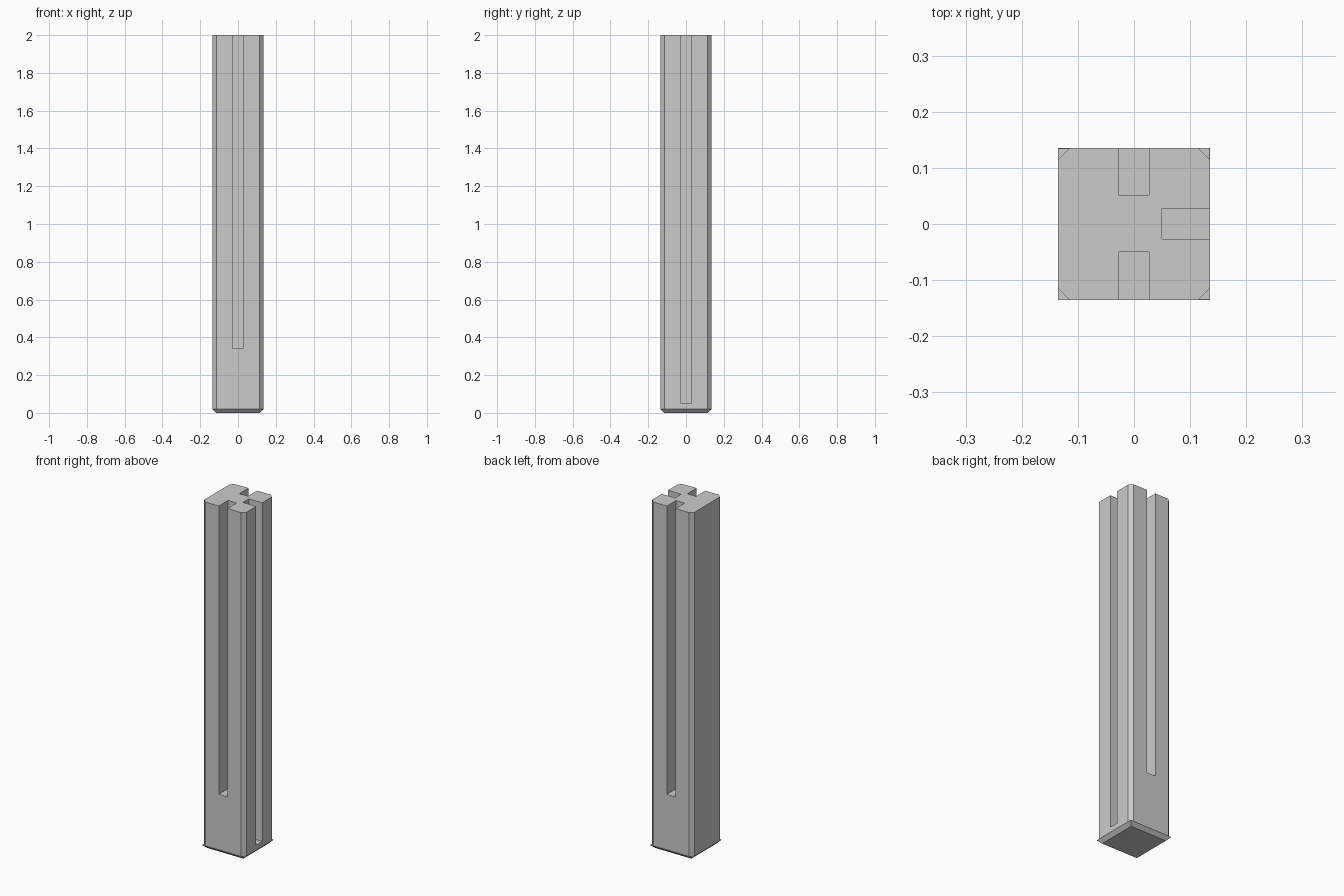
import bpy, bmesh

if "Cube" in bpy.data.objects:
    bpy.data.objects.remove(bpy.data.objects["Cube"])

W, C, H = 0.135, 0.02, 2.0   # half width, chamfer size, height

grey = bpy.data.materials.new("concrete_grey")
grey.diffuse_color = (0.6, 0.6, 0.6, 1)
grey.use_nodes = True
grey.node_tree.nodes["Principled BSDF"].inputs["Base Color"].default_value = grey.diffuse_color


def finish(bm, name):
    bmesh.ops.recalc_face_normals(bm, faces=bm.faces)
    me = bpy.data.meshes.new(name)
    bm.to_mesh(me)
    bm.free()
    me.materials.append(grey)
    ob = bpy.data.objects.new(name, me)
    bpy.context.collection.objects.link(ob)
    return ob


# Post: tapered square foot carrying a shaft with chamfered corners
bm = bmesh.new()
corners = [(-1, -1), (1, -1), (1, 1), (-1, 1)]
low = [bm.verts.new((x * (W - C), y * (W - C), 0)) for x, y in corners]
mid = [bm.verts.new((x * W, y * W, C)) for x, y in corners]
octagon = []
for x, y in corners:
    pair = [(x * W, y * (W - C)), (x * (W - C), y * W)]
    octagon += pair if x * y > 0 and x < 0 or x * y > 0 else pair[::-1]
shaft_low = [bm.verts.new((x, y, C)) for x, y in octagon]
shaft_top = [bm.verts.new((x, y, H)) for x, y in octagon]
bm.faces.new(low[::-1])
bm.faces.new(shaft_top)
for i in range(8):
    j = (i + 1) % 8
    bm.faces.new((shaft_low[i], shaft_low[j], shaft_top[j], shaft_top[i]))
for i in range(4):
    j = (i + 1) % 4
    a, b = shaft_low[2 * i], shaft_low[2 * i + 1]
    bm.faces.new((a, mid[i], b))                      # ledge at each corner
    bm.faces.new((low[i], low[j], mid[j], shaft_low[2 * j], b, mid[i]))
post = finish(bm, "slotted_post")


# Panel slots, open at the top
def cut_slot(name, x0, x1, y0, y1, z0):
    bm = bmesh.new()
    bmesh.ops.create_cube(bm, size=1)
    z1 = H + 0.1
    for v in bm.verts:
        v.co = (x1 if v.co.x > 0 else x0,
                y1 if v.co.y > 0 else y0,
                z1 if v.co.z > 0 else z0)
    cutter = finish(bm, name)
    cutter.hide_render = True
    mod = post.modifiers.new(name, 'BOOLEAN')
    mod.operation = 'DIFFERENCE'
    mod.solver = 'EXACT'
    mod.object = cutter
    bpy.context.view_layer.objects.active = post
    bpy.ops.object.modifier_apply(modifier=name)
    bpy.data.objects.remove(cutter)


cut_slot("front_slot", -0.028, 0.027, -0.2, -0.05, 0.34)
cut_slot("back_slot", -0.028, 0.027, 0.052, 0.2, 0.34)
cut_slot("right_slot", 0.05, 0.2, -0.027, 0.028, 0.05)
